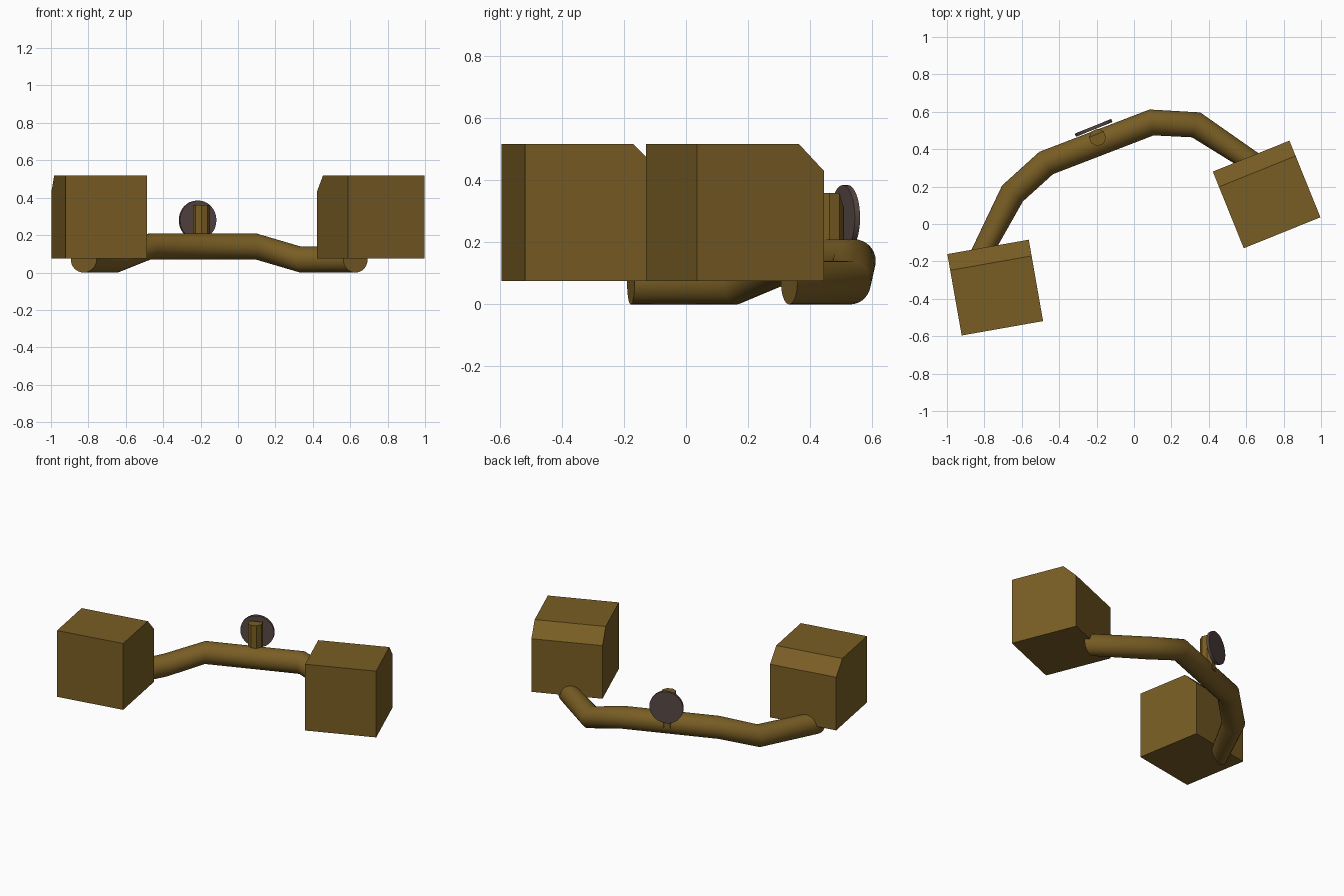
import bpy, bmesh, math
from mathutils import Vector, Matrix

if "Cube" in bpy.data.objects:
    bpy.data.objects.remove(bpy.data.objects["Cube"])


def material(name, rgb):
    m = bpy.data.materials.new(name)
    m.diffuse_color = (*rgb, 1)
    m.use_nodes = True
    m.node_tree.nodes["Principled BSDF"].inputs["Base Color"].default_value = m.diffuse_color
    return m


BROWN = material("golden brown", (0.19, 0.11, 0.018))
GREY = material("warm dark grey", (0.095, 0.065, 0.057))


def finish(name, bm, mat, loc=(0, 0, 0), angle=0, smooth=False):
    bmesh.ops.recalc_face_normals(bm, faces=bm.faces)
    me = bpy.data.meshes.new(name)
    bm.to_mesh(me)
    bm.free()
    ob = bpy.data.objects.new(name, me)
    bpy.context.collection.objects.link(ob)
    me.materials.append(mat)
    ob.location = loc
    ob.rotation_euler.z = math.radians(angle)
    if smooth:
        bpy.ops.object.select_all(action='DESELECT')
        ob.select_set(True)
        bpy.context.view_layer.objects.active = ob
        bpy.ops.object.shade_smooth_by_angle(angle=math.radians(35))
    return ob


def loft(bm, rings):
    """Bridge vertex rings with quads."""
    for a, b in zip(rings, rings[1:]):
        n = len(a)
        for i in range(n):
            j = (i + 1) % n
            bm.faces.new((a[i], a[j], b[j], b[i]))


# Boxes: side profile with a chamfered rear top edge, extruded sideways
def box(name, x, y, angle):
    h = 0.221
    profile = [(-h, 0.075), (h, 0.075), (h, 0.43), (h - 0.088, 0.518), (-h, 0.518)]
    bm = bmesh.new()
    rings = [[bm.verts.new((s * h, py, pz)) for py, pz in profile] for s in (-1, 1)]
    loft(bm, rings)
    for r in rings:
        bm.faces.new(r)
    finish(name, bm, BROWN, (x, y, 0), angle)


box("left_box", -0.742, -0.34, 10)
box("right_box", 0.709, 0.158, 22)

# Bent tube: upright circular sections, end caps square to the boxes
path = [Vector(p) for p in [(-0.825, -0.178, 0.07), (-0.65, 0.163, 0.07),
                            (-0.47, 0.326, 0.14), (0.094, 0.543, 0.14),
                            (0.332, 0.53, 0.07), (0.628, 0.333, 0.07)]]
bm = bmesh.new()
rings = []
for k, p in enumerate(path):
    if k == 0:
        n = Matrix.Rotation(math.radians(10), 3, 'Z') @ Vector((0, 1, 0))
    elif k == len(path) - 1:
        n = Matrix.Rotation(math.radians(22), 3, 'Z') @ Vector((0, -1, 0))
    else:
        a, b = p - path[k - 1], path[k + 1] - p
        a.z = b.z = 0
        n = (a.normalized() + b.normalized()).normalized()
    side = Vector((n.y, -n.x, 0))
    rings.append([bm.verts.new(p + 0.07 * (side * math.cos(t) + Vector((0, 0, math.sin(t)))))
                  for t in (2 * math.pi * i / 32 for i in range(32))])
loft(bm, rings)
bm.faces.new(rings[0])
bm.faces.new(rings[-1])
finish("bent_tube", bm, BROWN, smooth=True)

# Octagonal post with a sloped rear top
bm = bmesh.new()
angles = [math.radians(22.5 + 45 * i) for i in range(8)]
low = [bm.verts.new((0.046 * math.cos(t), 0.046 * math.sin(t), 0.13)) for t in angles]
top = [bm.verts.new((0.046 * math.cos(t), 0.046 * math.sin(t),
                     0.31 if i in (1, 2) else 0.36)) for i, t in enumerate(angles)]
loft(bm, [low, top])
bm.faces.new(low)
bm.faces.new(top[0:4])
bm.faces.new([top[0]] + top[3:])
finish("post", bm, BROWN, (-0.195, 0.463, 0), 22)

# Thin upright disc behind the post
bm = bmesh.new()
bmesh.ops.create_cone(bm, cap_ends=True, segments=32, radius1=0.105, radius2=0.105,
                      depth=0.018, matrix=Matrix.Rotation(math.pi / 2, 4, 'X'))
finish("disc", bm, GREY, (-0.216, 0.514, 0.28), 22, smooth=True)
